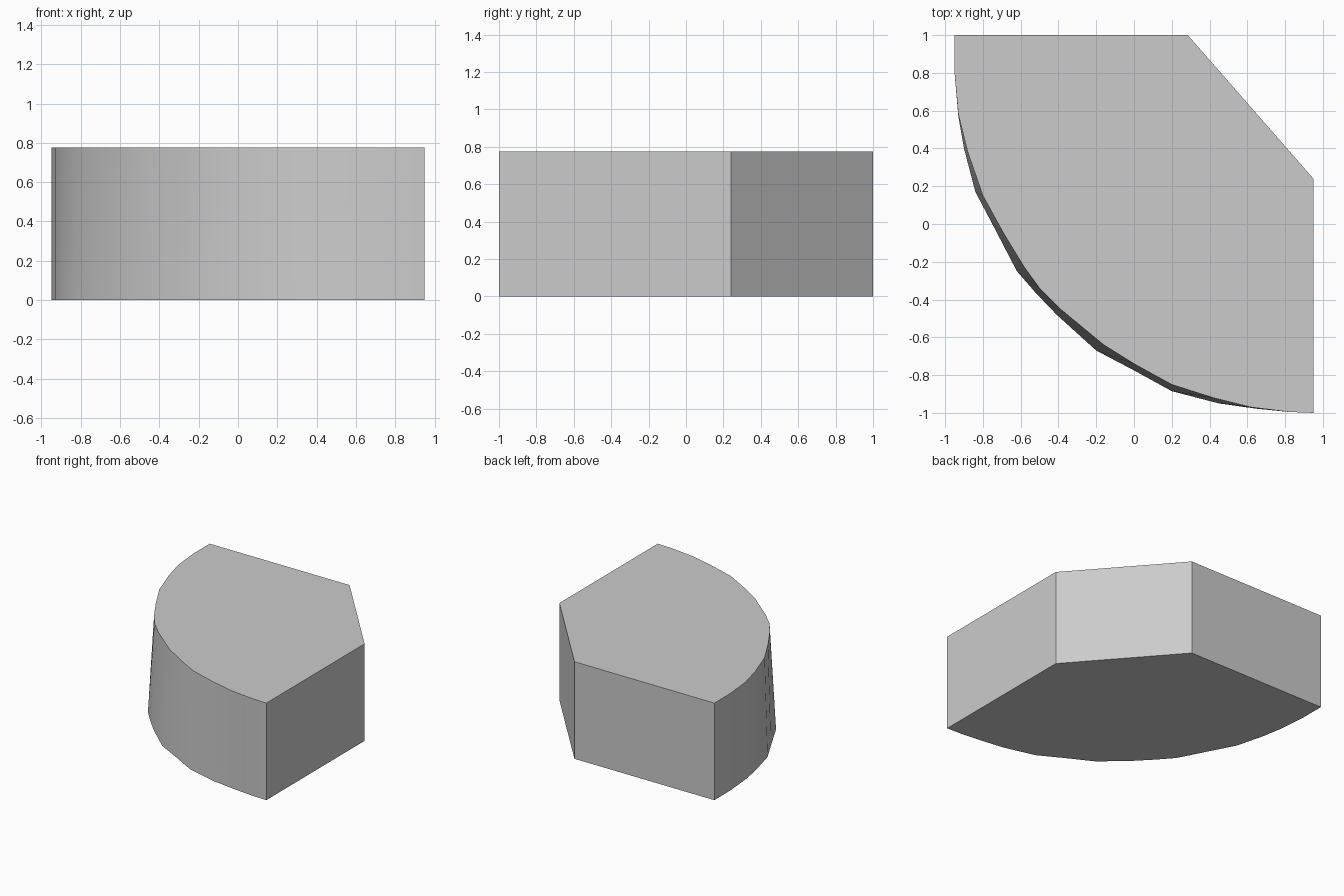
import bpy
import bmesh
import math

cube = bpy.data.objects.get("Cube")
if cube:
    bpy.data.objects.remove(cube, do_unlink=True)

HEIGHT = 0.775

# Plain grey material
grey = bpy.data.materials.new("plain grey")
grey.use_nodes = True
colour = (0.6, 0.6, 0.6, 1.0)
grey.diffuse_color = colour
grey.node_tree.nodes["Principled BSDF"].inputs["Base Color"].default_value = colour

# Straight back walls, shared by both outlines
back = [(0.95, -1), (0.95, 0.24), (0.285, 1), (-0.95, 1), (-0.95, 0.8)]

# Bowed front: rounder at the top, flaring slightly at the base
top_curve = [(-0.93, 0.58), (-0.88, 0.38), (-0.80, 0.15), (-0.69, -0.05),
             (-0.58, -0.23), (-0.50, -0.34), (-0.39, -0.45), (-0.16, -0.64),
             (0, -0.74), (0.2, -0.85), (0.42, -0.92), (0.62, -0.97), (0.82, -0.995)]
base_curve = [(-0.93, 0.57), (-0.90, 0.40), (-0.84, 0.17), (-0.75, 0),
              (-0.62, -0.25), (-0.52, -0.365), (-0.41, -0.48), (-0.20, -0.67),
              (0, -0.775), (0.2, -0.885), (0.45, -0.95), (0.65, -0.978), (0.82, -0.995)]

# Loft the two outlines into a closed block
bm = bmesh.new()
base = [bm.verts.new((x, y, 0)) for x, y in back + base_curve]
top = [bm.verts.new((x, y, HEIGHT)) for x, y in back + top_curve]
bm.faces.new(list(reversed(base)))
bm.faces.new(top)
for i in range(len(base)):
    j = (i + 1) % len(base)
    bm.faces.new((base[i], base[j], top[j], top[i]))
bmesh.ops.recalc_face_normals(bm, faces=bm.faces)

mesh = bpy.data.meshes.new("bow_fronted_block")
bm.to_mesh(mesh)
bm.free()
mesh.materials.append(grey)
block = bpy.data.objects.new("bow_fronted_block", mesh)
bpy.context.collection.objects.link(block)

# Smooth the bow, keep the corners sharp
bpy.ops.object.select_all(action="DESELECT")
block.select_set(True)
bpy.context.view_layer.objects.active = block
bpy.ops.object.shade_smooth_by_angle(angle=math.radians(30))
